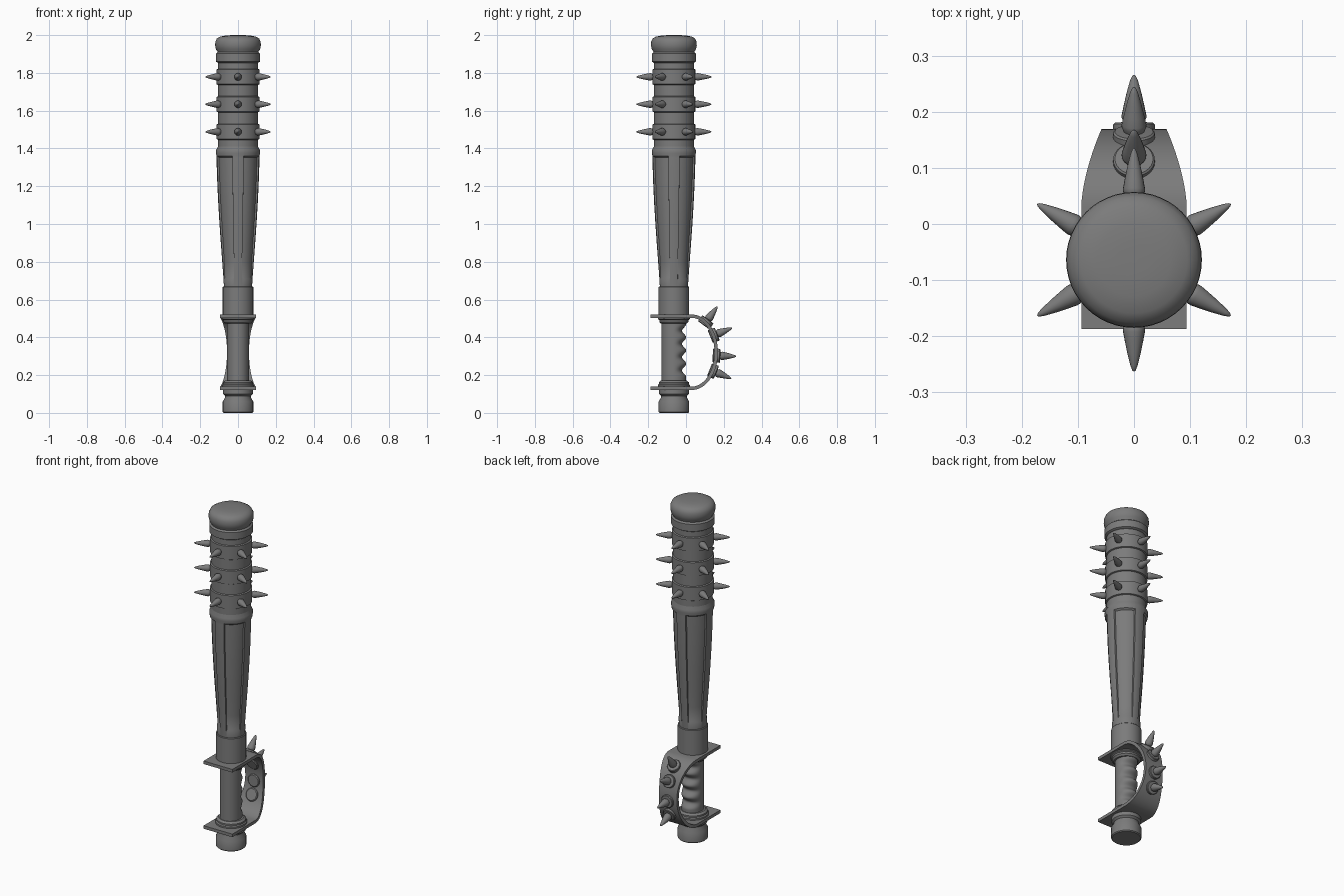
import bpy, bmesh
from math import sin, cos, pi, radians, sqrt
from mathutils import Vector

if "Cube" in bpy.data.objects:
    bpy.data.objects.remove(bpy.data.objects["Cube"])

AXIS_Y = -0.064  # centre line of the bat
DARK = bpy.data.materials.new("dark_grey")
DARK.diffuse_color = (.2, .2, .2, 1)
DARK.use_nodes = True
DARK.node_tree.nodes["Principled BSDF"].inputs["Base Color"].default_value = DARK.diffuse_color


def finish(name, bm, angle=35):
    bmesh.ops.recalc_face_normals(bm, faces=bm.faces[:])
    me = bpy.data.meshes.new(name)
    bm.to_mesh(me)
    bm.free()
    me.materials.append(DARK)
    ob = bpy.data.objects.new(name, me)
    bpy.context.collection.objects.link(ob)
    bpy.ops.object.select_all(action='DESELECT')
    ob.select_set(True)
    bpy.context.view_layer.objects.active = ob
    bpy.ops.object.shade_smooth_by_angle(angle=radians(angle))
    return ob


def skin(bm, rings):
    """Bridge closed rings of points and cap both ends."""
    vs = [[bm.verts.new(p) for p in ring] for ring in rings]
    n = len(vs[0])
    for a, b in zip(vs, vs[1:]):
        for i in range(n):
            j = (i + 1) % n
            bm.faces.new((a[i], a[j], b[j], b[i]))
    bm.faces.new(vs[0][::-1])
    bm.faces.new(vs[-1])


def turned(name, profile, origin=(0, AXIS_Y, 0), direction=(0, 0, 1), segs=48):
    """Lathe a (radius, height) profile along any direction."""
    q = Vector(direction).to_track_quat('Z', 'Y')
    bm = bmesh.new()
    skin(bm, [[Vector(origin) + q @ Vector((r * cos(2 * pi * i / segs), r * sin(2 * pi * i / segs), h))
               for i in range(segs)] for r, h in profile])
    return finish(name, bm)


# Pommel below the lower guard and ring above it
turned("pommel", [(.076, 0), (.081, .005), (.081, .06), (.068, .082), (.068, .09),
                  (.079, .1), (.079, .125)])
turned("lower_grip_ring", [(.085, .13), (.085, .148), (.079, .153), (.079, .162), (.068, .172)])

# Grip with finger grooves on the back
bm = bmesh.new()
rings = []
for k in range(73):
    z = .15 + .36 * k / 72
    ring = []
    for i in range(40):
        a = 2 * pi * i / 40
        x, y = .058 * cos(a), .065 * sin(a)
        if y > 0 and .19 < z < .47:
            y -= .022 * (.5 - .5 * cos(2 * pi * (z - .19) / .07)) * sin(a)
        ring.append((x, AXIS_Y + y, z))
    rings.append(ring)
skin(bm, rings)
finish("grip", bm, 60)

# Rings and collar above the grip
turned("upper_grip_ring", [(.068, .472), (.077, .482), (.077, .492), (.085, .497), (.085, .51)])
turned("collar", [(.081, .51), (.081, .667), (.078, .67), (.07, .67)])

# Fluted barrel: four raised ribs with recessed panels between them
offsets = [-15, -7.5, 0, 7.5, 15] + [16.5 + 57 * i / 8 for i in range(9)]
angles = [(radians(90 * q + o), o > 15.1) for q in range(4) for o in offsets]
rows = [(.074, .66, 0), (.077, .71, 0), (.0775, .718, .5), (.0835, .8, .8), (.091, .9, 1),
        (.098, 1.0, 1), (.104, 1.1, 1), (.109, 1.2, 1), (.1125, 1.3, 1), (.114, 1.352, 1),
        (.114, 1.36, 0), (.116, 1.375, 0), (.116, 1.392, 0), (.105, 1.412, 0), (.105, 1.43, 0)]
bm = bmesh.new()
skin(bm, [[((r - .009 * d * rec) * cos(a), AXIS_Y + (r - .009 * d * rec) * sin(a), z)
           for a, rec in angles] for r, z, d in rows])
finish("fluted_barrel", bm)

# Head core and rounded cap
turned("head_core", [(.106, 1.41), (.106, 1.86)])
turned("top_ring", [(.106, 1.853), (.117, 1.86), (.117, 1.902), (.107, 1.91)])
turned("cap", [(.106, 1.9), (.108, 1.912), (.117, 1.925), (.121, 1.945), (.12, 1.965),
               (.112, 1.982), (.095, 1.992), (.065, 1.998), (.03, 2.0), (.005, 2.0)])

# Spiked bands
spike = [(.014, 0), (.016, .008), (.0195, .016), (.0195, .022), (.0165, .038),
         (.012, .06), (.0065, .082), (.003, .091), (.0005, .093)]
for b, z in enumerate((1.488, 1.634, 1.779)):
    turned(f"head_band_{b}", [(.105, z - .043), (.113, z - .039), (.113, z + .039), (.105, z + .043)])
    for i in range(6):
        a = radians(30 + 60 * i)
        d = Vector((cos(a), sin(a), 0))
        turned(f"head_spike_{b}_{i}", spike, d * .106 + Vector((0, AXIS_Y, z)), d, 20)

# Hand guard: two plates joined by a bowed, tapering strap
CY, CZ, RA, RB, T = .03, .321, .13, .191, .009
path = [(-.187, CZ + RB, 0, 1)]
for k in range(33):
    a = pi / 2 - pi * k / 32
    n = Vector((cos(a) / RA, sin(a) / RB)).normalized()
    path.append((CY + RA * cos(a), CZ + RB * sin(a), n.x, n.y))
path.append((-.187, CZ - RB, 0, -1))
bm = bmesh.new()
rings = []
for y, z, ny, nz in path:
    w = .094 - .036 * (max(0, y - CY) / RA) ** 1.6
    rings.append([(s * w, y + t * T * ny, z + t * T * nz)
                  for s, t in ((-1, -1), (1, -1), (1, 1), (-1, 1))])
skin(bm, rings)
finish("hand_guard", bm)

# Studs with spikes on the strap
stud = [(.032, -.018), (.037, -.014), (.037, .018), (.034, .021), (.018, .022)]
for i, (z, ang) in enumerate(((.478, 54), (.41, 22), (.303, -2), (.222, -22))):
    y = CY + RA * sqrt(1 - ((z - CZ) / RB) ** 2)
    d = Vector((0, cos(radians(ang)), sin(radians(ang))))
    p = Vector((0, y, z))
    turned(f"guard_stud_{i}", stud, p, d, 28)
    turned(f"guard_spike_{i}", [(r * 1.12, h) for r, h in spike], p + d * .0135, d, 20)
